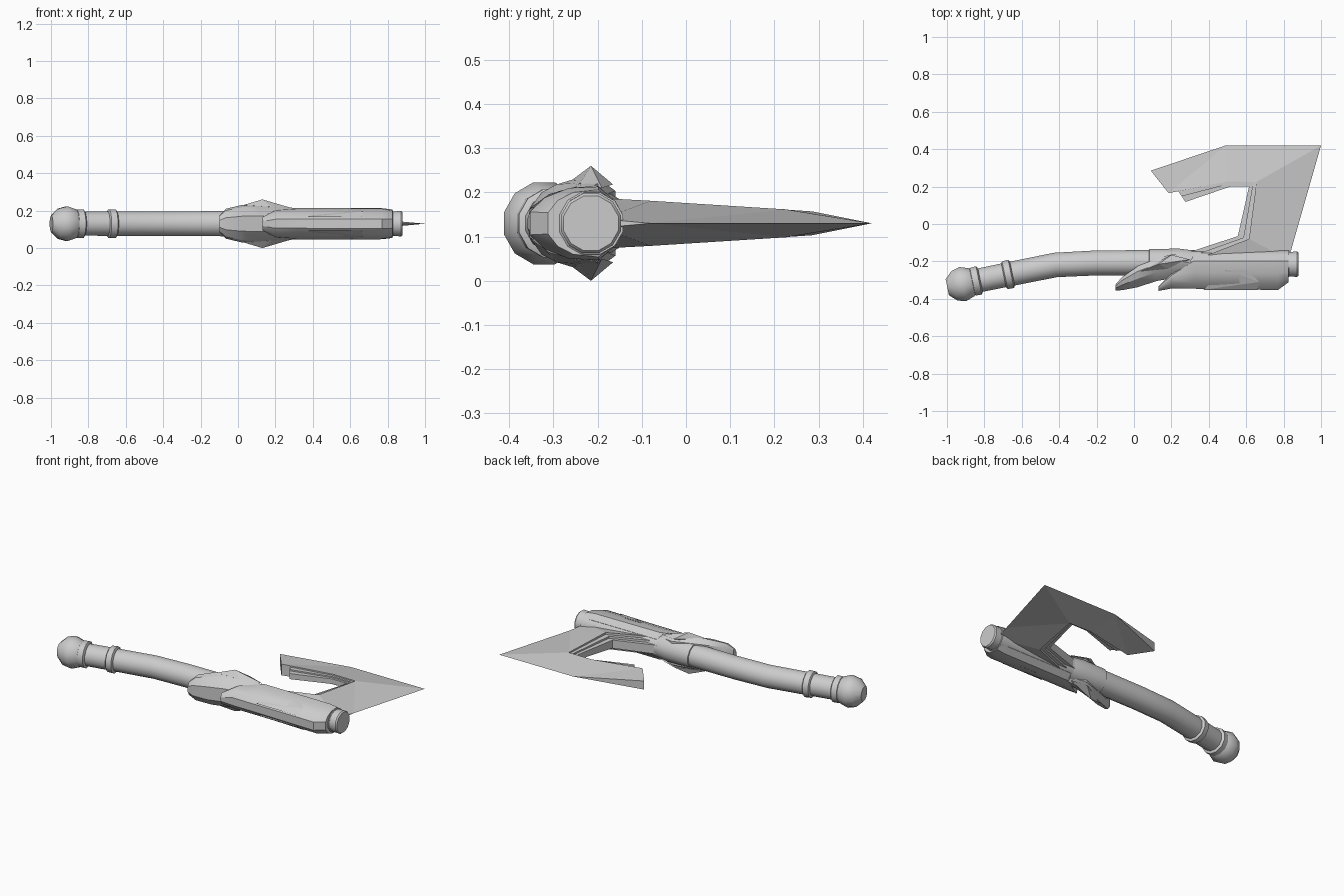
import bpy, bmesh
from math import sin, cos, pi, radians
from mathutils import Vector

if "Cube" in bpy.data.objects:
    bpy.data.objects.remove(bpy.data.objects["Cube"])

ZC = 0.13      # height of the symmetry plane
SIDES = 12


def finish(name, bm, smooth=None):
    bmesh.ops.remove_doubles(bm, verts=bm.verts, dist=1e-5)
    bmesh.ops.recalc_face_normals(bm, faces=bm.faces)
    me = bpy.data.meshes.new(name)
    bm.to_mesh(me)
    bm.free()
    ob = bpy.data.objects.new(name, me)
    bpy.context.collection.objects.link(ob)
    if smooth:
        bpy.ops.object.select_all(action='DESELECT')
        ob.select_set(True)
        bpy.context.view_layer.objects.active = ob
        bpy.ops.object.shade_smooth_by_angle(angle=radians(smooth))
    return ob


def loft(name, rings, smooth=38):
    """Skin closed rings of points and cap both ends."""
    bm = bmesh.new()
    rows = [[bm.verts.new(p) for p in r] for r in rings]
    n = len(rows[0])
    for a, b in zip(rows, rows[1:]):
        for i in range(n):
            j = (i + 1) % n
            bm.faces.new((a[i], a[j], b[j], b[i]))
    bm.faces.new(rows[0])
    bm.faces.new(rows[-1])
    return finish(name, bm, smooth)


def ring(x, y, r, ang=0.0):
    """Circle across an axis lying in the xy plane at the given angle."""
    side = Vector((-sin(ang), cos(ang), 0))
    return [Vector((x, y, ZC)) + side * r * cos(t) + Vector((0, 0, r * sin(t)))
            for t in (2 * pi * (i + 0.5) / SIDES for i in range(SIDES))]


def lathe(name, x, y, ang, profile):
    return loft(name, [ring(x + s * cos(ang), y + s * sin(ang), r, ang) for s, r in profile])


def section(x, half):
    """Cross-section mirrored in z from (y, half height) points."""
    return ([(x, y, ZC + w) for y, w in half] +
            [(x, y, ZC - w) for y, w in reversed(half)])


def plate(name, outer, inner):
    """Blade strip between two (x, y, half thickness) polylines."""
    bm = bmesh.new()
    cols = []
    for o, i in zip(outer, inner):
        cols.append([bm.verts.new((p[0], p[1], ZC + s * p[2]))
                     for p, s in ((o, 1), (i, 1), (i, -1), (o, -1))])
    for a, b in zip(cols, cols[1:]):
        for k in range(4):
            m = (k + 1) % 4
            bm.faces.new((a[k], a[m], b[m], b[k]))
    bm.faces.new(cols[0])
    bm.faces.new(cols[-1])
    bmesh.ops.remove_doubles(bm, verts=bm.verts, dist=1e-5)
    bmesh.ops.triangulate(bm, faces=bm.faces)
    return finish(name, bm)


def hull(name, pts):
    bm = bmesh.new()
    for p in pts:
        bm.verts.new(p)
    bmesh.ops.convex_hull(bm, input=bm.verts)
    return finish(name, bm)


# Bent handle
tilt = 0.205
loft("handle", [ring(-0.86, -0.308, 0.066, tilt), ring(-0.67, -0.269, 0.067, tilt),
                ring(-0.42, -0.219, 0.068, 0.13), ring(-0.2, -0.208, 0.069, 0.02),
                ring(0.1, -0.207, 0.07), ring(0.83, -0.212, 0.072)])

# Pommel and grip rings
lathe("pommel", -0.915, -0.321, tilt,
      [(-0.085, 0.045), (-0.045, 0.084), (0.0, 0.096), (0.045, 0.08), (0.065, 0.066)])
for n, (x, y) in enumerate([(-0.845, -0.305), (-0.673, -0.27)]):
    lathe("grip_ring_%d" % n, x, y, tilt,
          [(-0.025, 0.066), (-0.018, 0.078), (0.016, 0.08), (0.024, 0.066)])

# Collar and end cap of the head
lathe("collar", 0, -0.208, 0, [(0.08, 0.07), (0.082, 0.077), (0.24, 0.079), (0.31, 0.07)])
lathe("end_cap", 0, -0.215, 0, [(0.8, 0.074), (0.825, 0.074), (0.83, 0.068),
                                (0.872, 0.07), (0.88, 0.064)])

# Rear casing of the head, swept from a spike
full = [(-0.165, 0.055), (-0.198, 0.083), (-0.265, 0.08), (-0.32, 0.058), (-0.353, 0.026)]
loft("head_casing", [
    section(0.13, [(-0.335, 0.02), (-0.34, 0.035), (-0.345, 0.035), (-0.352, 0.028), (-0.358, 0.012)]),
    section(0.2, [(-0.26, 0.05), (-0.275, 0.073), (-0.29, 0.072), (-0.32, 0.055), (-0.345, 0.024)]),
    section(0.32, [(-0.165, 0.055), (-0.198, 0.085), (-0.26, 0.08), (-0.315, 0.058), (-0.346, 0.024)]),
    section(0.77, full),
    section(0.825, [(-0.165, 0.05), (-0.198, 0.076), (-0.255, 0.07), (-0.29, 0.052), (-0.312, 0.024)]),
], 30)

# Swept guard wrapped behind the shaft
guard = [(-0.1, -0.325, -0.355, 0.045), (-0.065, -0.285, -0.354, 0.08), (0.02, -0.225, -0.338, 0.1),
         (0.12, -0.185, -0.305, 0.103), (0.21, -0.16, -0.29, 0.098), (0.31, -0.19, -0.27, 0.082)]
loft("guard", [section(x, [(a, w * 0.75), (a * 0.75 + b * 0.25, w),
                           (a * 0.4 + b * 0.6, w * 0.88), (b, w * 0.4)])
               for x, a, b, w in guard], 30)

# Side fins and inlay panels, above and below
for s, tag in ((1, "upper"), (-1, "lower")):
    hull(tag + "_fin", [(x, y, ZC + s * w) for x, y, w in [
        (0.03, -0.255, 0.1), (0.13, -0.215, 0.13), (0.2, -0.165, 0.088), (0.3, -0.19, 0.08),
        (0.18, -0.24, 0.09), (0.1, -0.23, 0.07)]])
    hull(tag + "_inlay", [(x, y, ZC + s * w) for x, y, w in [
        (0.37, -0.352, 0.035), (0.49, -0.245, 0.084), (0.6, -0.245, 0.084), (0.67, -0.31, 0.066),
        (0.66, -0.352, 0.035), (0.5, -0.29, 0.04)]])

# Blade: wedge ground to a sharp outer edge, hooked at the far end
ridge = [(0.33, -0.19, 0.057), (0.615, -0.08, 0.051), (0.655, 0.225, 0.0316),
         (0.5, 0.227, 0.0316), (0.185, 0.165, 0.035)]
plate("blade", [(0.826, -0.19, 0.01), (0.857, -0.08, 0), (1.0, 0.42, 0),
                (0.49, 0.42, 0), (0.09, 0.285, 0.027)], ridge)

# Two stepped rims lining the inner opening
inner = [(0.28, -0.155), (0.555, -0.065), (0.615, 0.2), (0.515, 0.2), (0.275, 0.118)]
mid = [((r[0] + x) / 2, (r[1] + y) / 2) for r, (x, y) in zip(ridge, inner)]
mid[4] = (0.255, 0.148)
start = [r[:2] for r in ridge[:4]] + [(0.235, 0.178)]
for name, a, b, k in (("outer_rim", start, mid, 0.75), ("inner_rim", mid, inner, 0.5)):
    plate(name, [(*p, r[2] * k) for p, r in zip(a, ridge)],
          [(*p, r[2] * k) for p, r in zip(b, ridge)])
